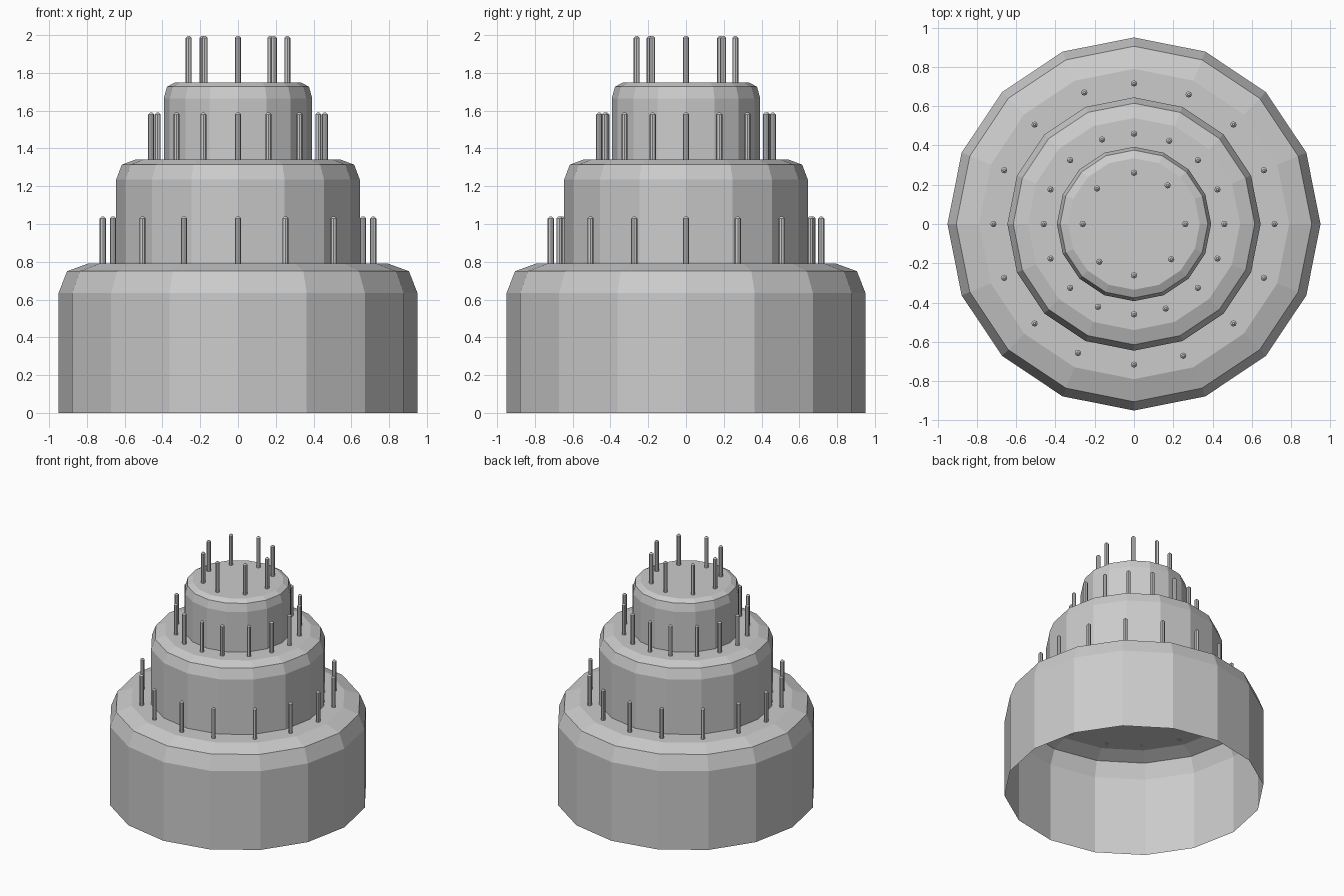
import bpy
import bmesh
from math import cos, sin, radians, tau

if "Cube" in bpy.data.objects:
    bpy.data.objects.remove(bpy.data.objects["Cube"])


def lathe(bm, profile, sides, centre=(0, 0)):
    """Revolve (radius, z) points into flat facets, closed on top, open below."""
    rings = []
    for r, z in profile:
        rings.append([bm.verts.new((centre[0] + r * cos(tau * i / sides),
                                    centre[1] + r * sin(tau * i / sides), z))
                      for i in range(sides)])
    for low, high in zip(rings, rings[1:]):
        for i in range(sides):
            j = (i + 1) % sides
            bm.faces.new((low[i], low[j], high[j], high[i]))
    bm.faces.new(rings[-1])


def finish(bm, name):
    mesh = bpy.data.meshes.new(name)
    bm.to_mesh(mesh)
    bm.free()
    obj = bpy.data.objects.new(name, mesh)
    bpy.context.collection.objects.link(obj)


def tier(name, profile):
    bm = bmesh.new()
    lathe(bm, profile, 16)
    finish(bm, name)


def candles(name, count, radius, base, top, nudges):
    """Ring of thin candles; nudges shift single candles by some degrees."""
    bm = bmesh.new()
    for i in range(count):
        a = radians(360 * i / count + nudges.get(i, 0))
        profile = [(0.016, base), (0.016, top - 0.01), (0.006, top)]
        lathe(bm, profile, 8, (radius * cos(a), radius * sin(a)))
    finish(bm, name)


# Cake tiers with softened upper rims
tier("bottom_tier", [(0.95, 0), (0.95, 0.635), (0.905, 0.75), (0.79, 0.792)])
tier("middle_tier", [(0.645, 0.792), (0.645, 1.235), (0.615, 1.314), (0.54, 1.342)])
tier("top_tier", [(0.393, 1.342), (0.393, 1.665), (0.376, 1.727), (0.335, 1.748)])

# Candles around each tier
ring_nudges = {3: -0.4, 5: -1.8, 11: -1.0, 13: -2.0}
candles("bottom_candles", 16, 0.716, 0.79, 1.04, ring_nudges)
candles("middle_candles", 16, 0.460, 1.34, 1.59, ring_nudges)
candles("top_candles", 8, 0.261, 1.745, 1.995, {1: 4.0, 3: 1.2, 5: 2.4, 7: 1.6})
